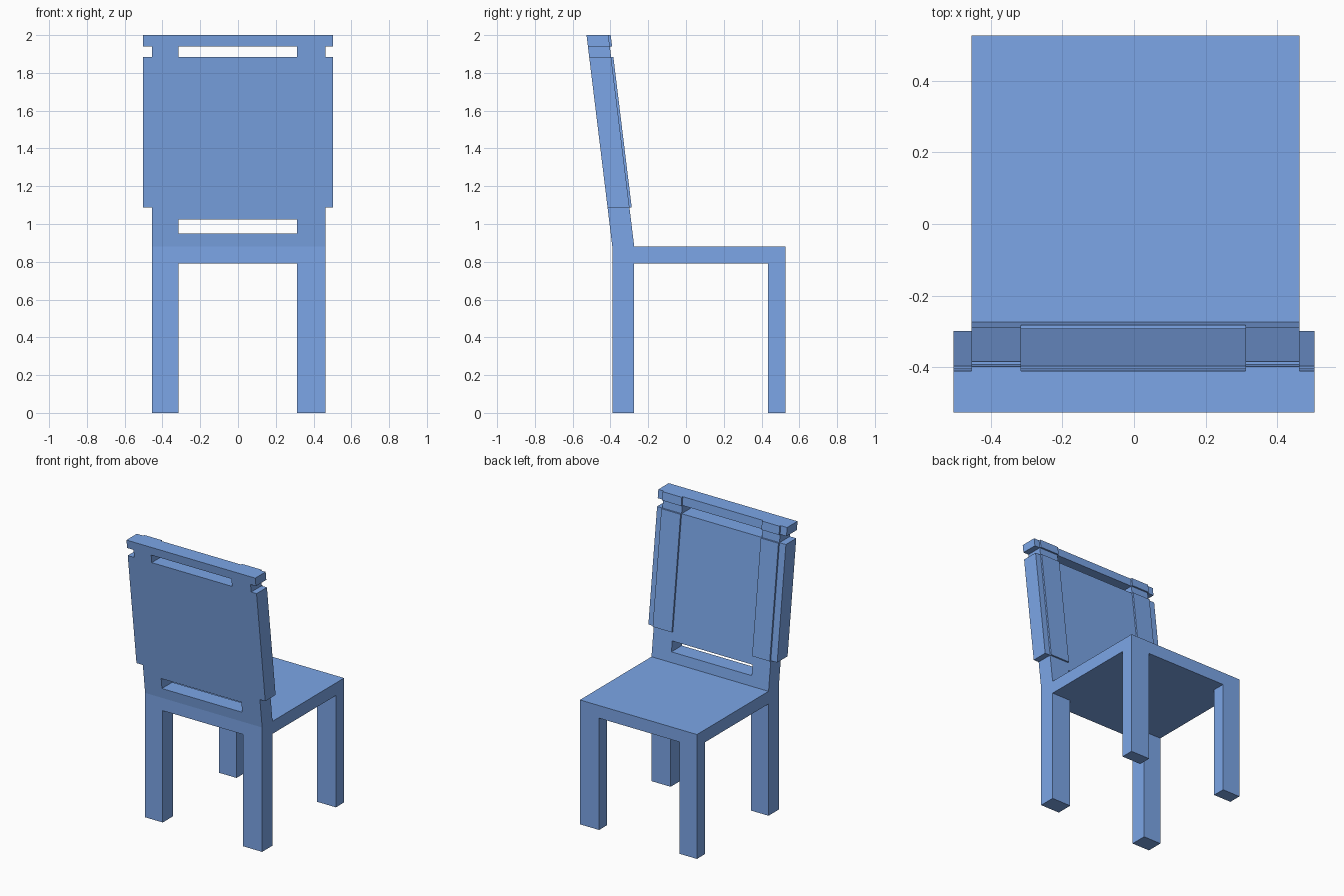
import bpy, bmesh, math

if "Cube" in bpy.data.objects:
    bpy.data.objects.remove(bpy.data.objects["Cube"])

SEAT_TOP = 0.88
BACK_Y, POST_Y, PAD_Y = -0.39, -0.274, -0.262
LEAN = 0.122

blue = bpy.data.materials.new("blue_paint")
blue.diffuse_color = (0.2, 0.38, 0.8, 1.0)
blue.use_nodes = True
blue.node_tree.nodes["Principled BSDF"].inputs["Base Color"].default_value = blue.diffuse_color


def block_mesh(name, xs, ys, zs, solid, lean=0.0):
    """Skin the filled cells of an uneven grid, leaving no inner walls."""
    size = (len(xs) - 1, len(ys) - 1, len(zs) - 1)

    def filled(c):
        return all(0 <= c[a] < size[a] for a in range(3)) and solid(*c)

    bm = bmesh.new()
    verts = {}

    def vert(i, j, k):
        if (i, j, k) not in verts:
            y = ys[j] - lean * (zs[k] - SEAT_TOP)
            verts[i, j, k] = bm.verts.new((xs[i], y, zs[k]))
        return verts[i, j, k]

    cells = [(i, j, k) for i in range(size[0]) for j in range(size[1])
             for k in range(size[2]) if solid(i, j, k)]
    for c in cells:
        for axis in range(3):
            u, v = (axis + 1) % 3, (axis + 2) % 3
            for side in (0, 1):
                n = list(c)
                n[axis] += 2 * side - 1
                if filled(n):
                    continue
                # open joint where the backrest stands on the seat
                if axis == 2 and zs[c[2] + side] == SEAT_TOP and ys[c[1] + 1] <= POST_Y:
                    continue
                loop = []
                for du, dv in ((0, 0), (1, 0), (1, 1), (0, 1)):
                    p = list(c)
                    p[axis] += side
                    p[u] += du
                    p[v] += dv
                    loop.append(vert(*p))
                bm.faces.new(loop if side else loop[::-1])
    bmesh.ops.dissolve_limit(bm, angle_limit=math.radians(0.5),
                             verts=bm.verts[:], edges=bm.edges[:])
    mesh = bpy.data.meshes.new(name)
    bm.to_mesh(mesh)
    bm.free()
    mesh.materials.append(blue)
    obj = bpy.data.objects.new(name, mesh)
    bpy.context.collection.objects.link(obj)
    return obj


# Seat slab with four corner legs
block_mesh("seat_and_legs",
           [-0.454, -0.316, 0.312, 0.462],
           [BACK_Y, POST_Y, 0.435, 0.526],
           [0, 0.791, SEAT_TOP],
           lambda i, j, k: k == 1 or (i != 1 and j != 1))

# Leaning backrest: one pattern per height band, bottom to top
FRAME = ["01110",   # lower rail
         "01010",   # lower slot
         "01110",   # bottom of centre panel
         "11111",   # wide panel
         "01010",   # upper slot
         "11111"]   # top rail
PADS = ["00000", "00000", "00000", "01010", "00000", "01010"]
block_mesh("backrest",
           [-0.504, -0.454, -0.316, 0.312, 0.462, 0.504],
           [BACK_Y, POST_Y, PAD_Y],
           [SEAT_TOP, 0.951, 1.025, 1.087, 1.885, 1.941, 2.0],
           lambda i, j, k: (FRAME, PADS)[j][k][i] == "1",
           lean=LEAN)
